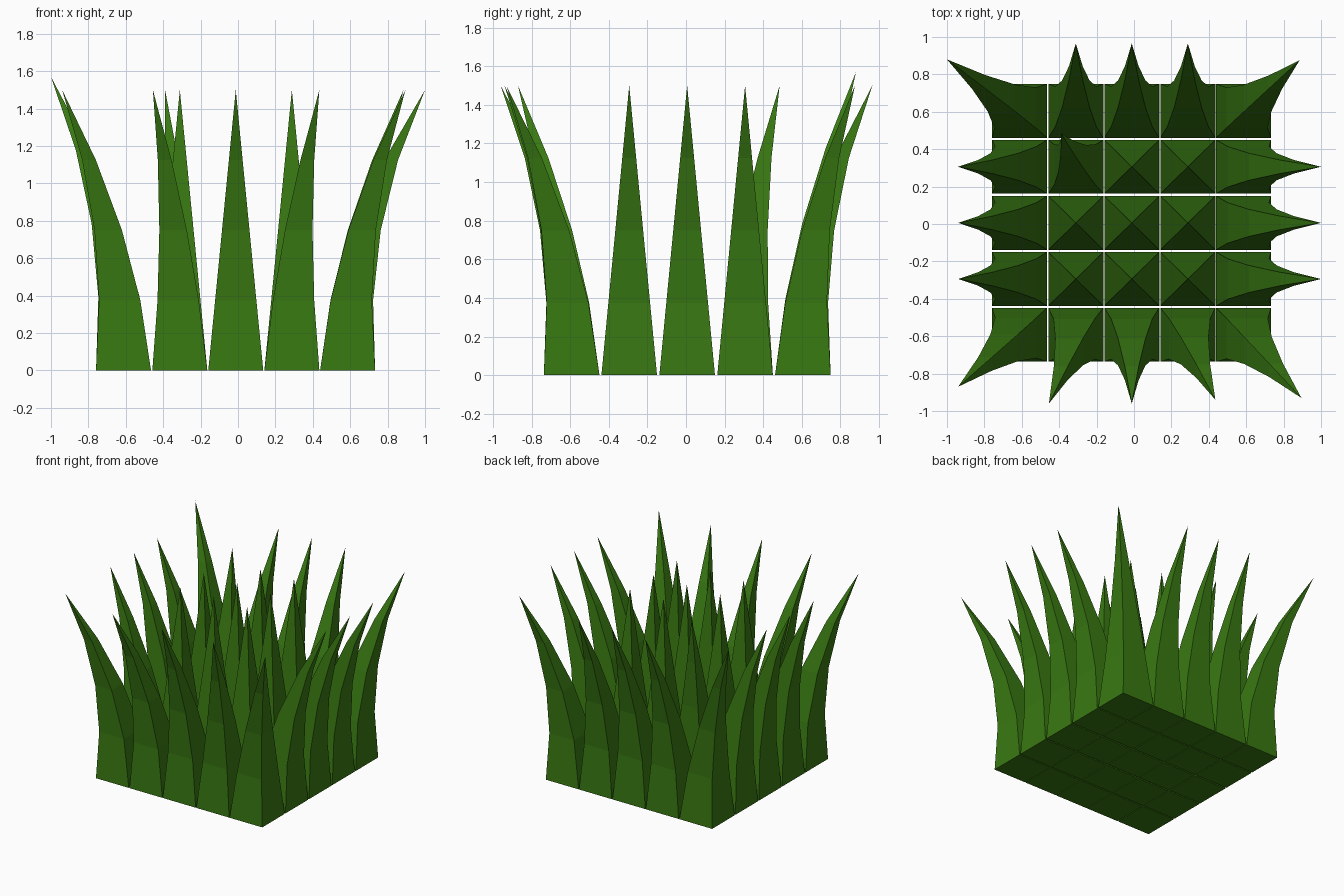
import bpy, bmesh

if "Cube" in bpy.data.objects:
    bpy.data.objects.remove(bpy.data.objects["Cube"])

green = bpy.data.materials.new("grass_green")
green.diffuse_color = (0.04, 0.19, 0.006, 1)
green.use_nodes = True
green.node_tree.nodes["Principled BSDF"].inputs["Base Color"].default_value = green.diffuse_color

XS = [-0.612, -0.311, -0.012, 0.288, 0.586]
YS = [-0.592, -0.294, 0.006, 0.306, 0.605]
HX, HY, SEGMENTS = 0.147, 0.144, 4

# Blade tips that lean differently from their neighbours: (column, row) -> x, y, z
SPECIAL = {
    (0, 0): (-0.94, -0.87, 1.5),
    (4, 0): (0.895, -0.93, 1.5),
    (0, 4): (-1.0, 0.88, 1.57),
    (4, 4): (0.885, 0.875, 1.5),
    (1, 0): (-0.455, -0.96, 1.5),
    (3, 0): (0.435, -0.94, 1.5),
    (1, 3): (-0.39, 0.485, 1.5),
}


def tip_for(i, j):
    if (i, j) in SPECIAL:
        return SPECIAL[i, j]
    x = {0: -0.94, 4: 1.0}.get(i, XS[i])
    y = {0: -0.96, 4: 0.965}.get(j, YS[j])
    return x, y, 1.5


def blade(name, cx, cy, tip):
    """Four-sided tapering blade whose lean grows with the square of height."""
    bm = bmesh.new()
    rings = []
    for k in range(SEGMENTS):
        t = k / SEGMENTS
        x, y = cx + (tip[0] - cx) * t * t, cy + (tip[1] - cy) * t * t
        w, d = HX * (1 - t), HY * (1 - t)
        rings.append([bm.verts.new((x + sx * w, y + sy * d, tip[2] * t))
                      for sx, sy in ((-1, -1), (1, -1), (1, 1), (-1, 1))])
    bm.faces.new(rings[0][::-1])
    for a, b in zip(rings, rings[1:]):
        for n in range(4):
            m = (n + 1) % 4
            bm.faces.new((a[n], a[m], b[m], b[n]))
    top = bm.verts.new(tip)
    for n in range(4):
        bm.faces.new((rings[-1][n], rings[-1][(n + 1) % 4], top))
    mesh = bpy.data.meshes.new(name)
    bm.to_mesh(mesh)
    bm.free()
    mesh.materials.append(green)
    bpy.context.collection.objects.link(bpy.data.objects.new(name, mesh))


# Five by five tuft of grass: upright in the middle, fanning out at the rim
for i, cx in enumerate(XS):
    for j, cy in enumerate(YS):
        blade(f"grass_blade_{i}_{j}", cx, cy, tip_for(i, j))
